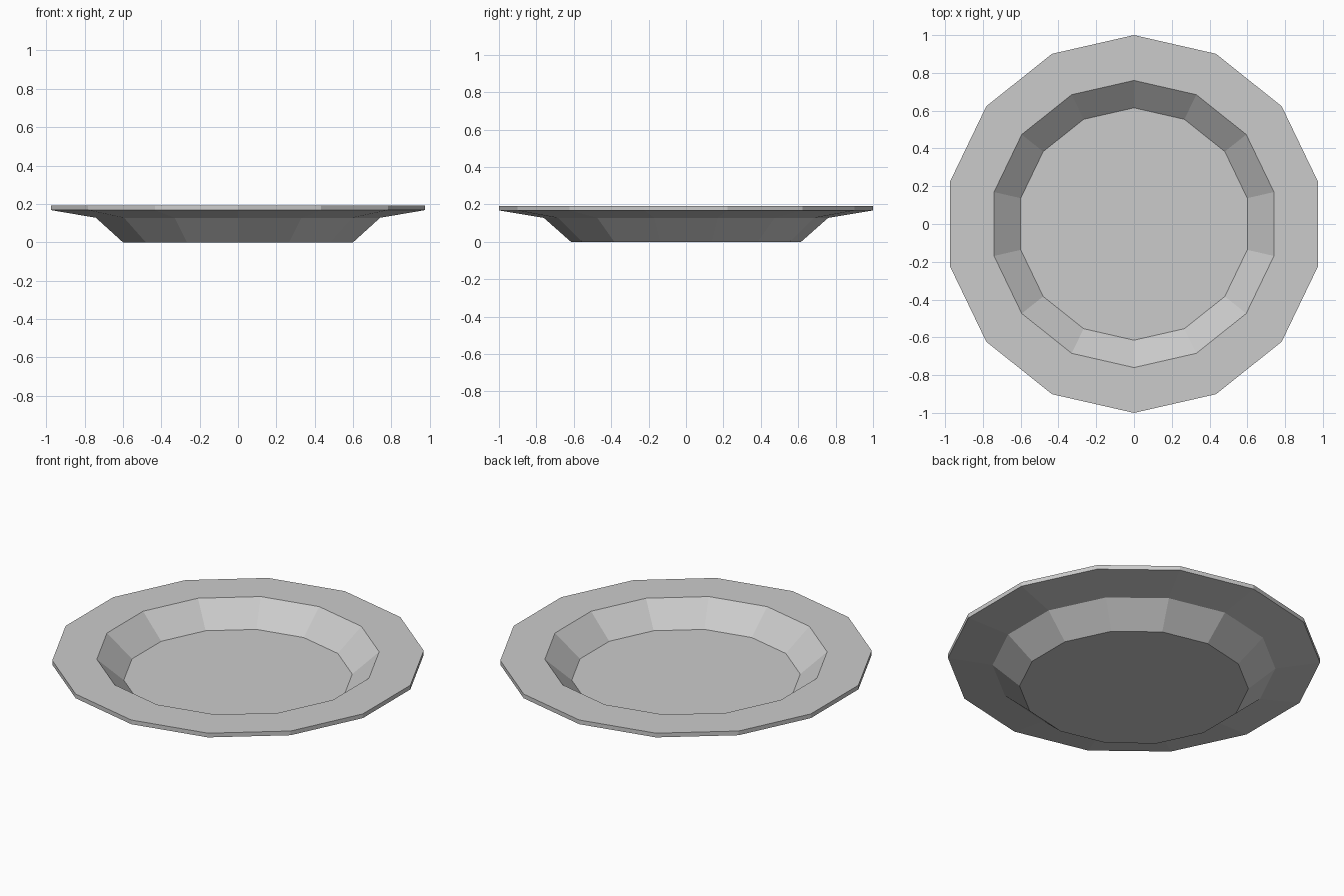
import bpy, bmesh, math

if "Cube" in bpy.data.objects:
    bpy.data.objects.remove(bpy.data.objects["Cube"])

SIDES = 14
# Plate cross-section (radius, z): foot, lower wall, rim edge, inner lip, floor
PROFILE = [(0.615, 0.0), (0.76, 0.128), (1.0, 0.168),
           (1.0, 0.193), (0.76, 0.193), (0.615, 0.065)]


def ring(bm, radius, z):
    """One polygon ring with a corner pointing along +y and -y."""
    angles = [math.pi / 2 + 2 * math.pi * i / SIDES for i in range(SIDES)]
    return [bm.verts.new((radius * math.cos(a), radius * math.sin(a), z)) for a in angles]


bm = bmesh.new()
rings = [ring(bm, r, z) for r, z in PROFILE]

# Side bands
for low, high in zip(rings, rings[1:]):
    for i in range(SIDES):
        j = (i + 1) % SIDES
        bm.faces.new((low[i], low[j], high[j], high[i]))

# Underside and eating surface
bm.faces.new(rings[0][::-1])
bm.faces.new(rings[-1])
bmesh.ops.recalc_face_normals(bm, faces=bm.faces)

mesh = bpy.data.meshes.new("plate")
bm.to_mesh(mesh)
bm.free()
bpy.context.collection.objects.link(bpy.data.objects.new("plate", mesh))
